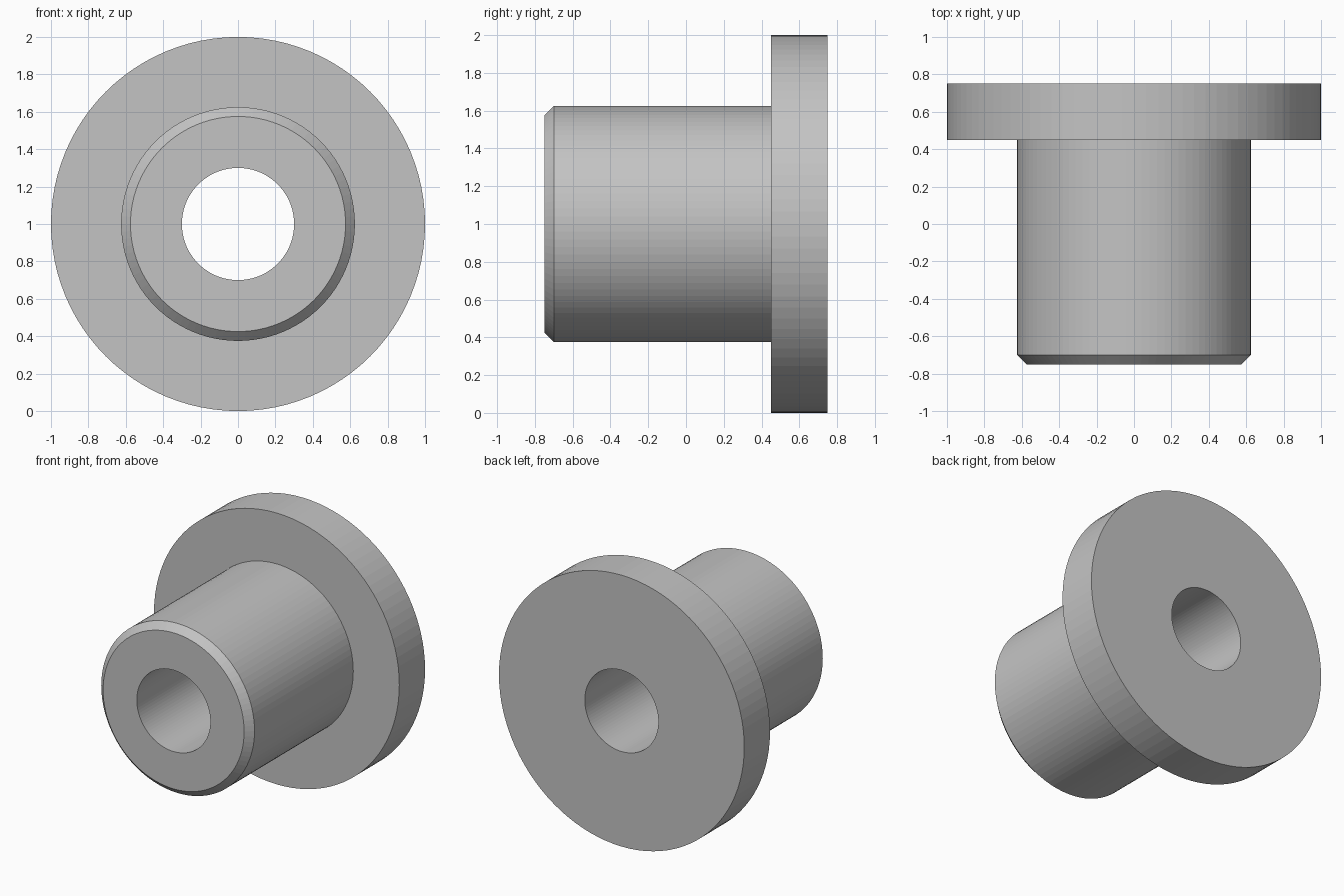
import bpy
import bmesh
from math import cos, sin, tau

SEGMENTS = 96
CENTRE_Z = 1.0

old = bpy.data.objects.get("Cube")
if old:
    bpy.data.objects.remove(old, do_unlink=True)

# Plain grey metal
grey = bpy.data.materials.new("plain grey")
grey.use_nodes = True
colour = (0.55, 0.55, 0.55, 1.0)
grey.diffuse_color = colour
grey.node_tree.nodes["Principled BSDF"].inputs["Base Color"].default_value = colour


def lathe_y(name, profile):
    """Revolve a closed (radius, y) profile about the horizontal y axis."""
    bm = bmesh.new()
    rings = []
    for i in range(SEGMENTS):
        a = tau * i / SEGMENTS
        rings.append([bm.verts.new((r * cos(a), y, r * sin(a))) for r, y in profile])
    count = len(profile)
    for i in range(SEGMENTS):
        here, there = rings[i], rings[(i + 1) % SEGMENTS]
        for j in range(count):
            k = (j + 1) % count
            bm.faces.new((here[j], here[k], there[k], there[j]))
    bmesh.ops.recalc_face_normals(bm, faces=bm.faces)
    mesh = bpy.data.meshes.new(name)
    bm.to_mesh(mesh)
    bm.free()
    mesh.materials.append(grey)
    obj = bpy.data.objects.new(name, mesh)
    obj.location.z = CENTRE_Z
    bpy.context.collection.objects.link(obj)
    return obj


# Flanged bushing: through bore, chamfered sleeve and wide rear flange
bore, sleeve, flange, chamfer = 0.30, 0.625, 1.0, 0.05
front, shoulder, back = -0.75, 0.45, 0.75
lathe_y("flanged_bushing", [
    (bore, front),
    (sleeve - chamfer, front),
    (sleeve, front + chamfer),
    (sleeve, shoulder),
    (flange, shoulder),
    (flange, back),
    (bore, back),
])
